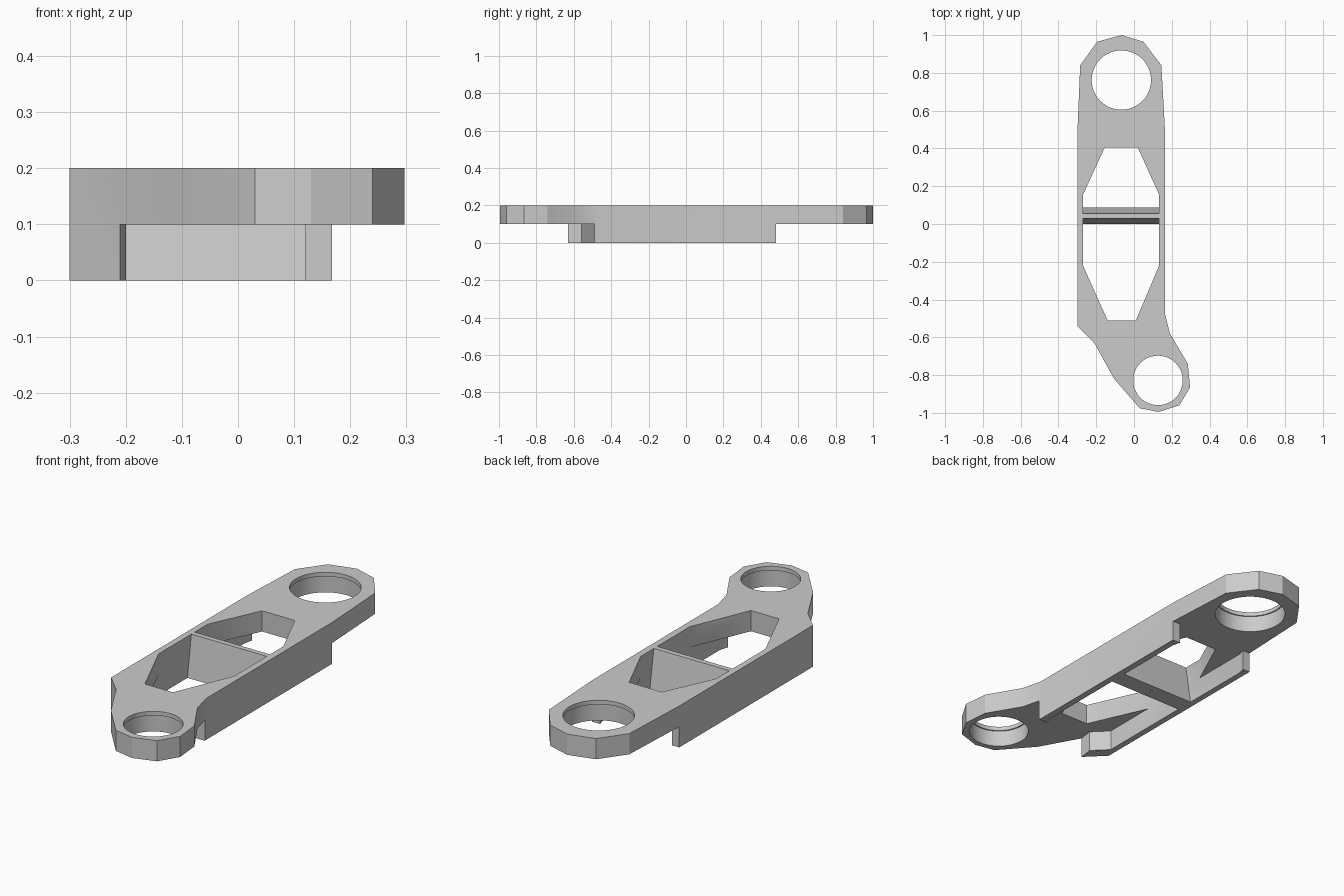
import bpy, bmesh, math

cube = bpy.data.objects.get("Cube")
if cube:
    bpy.data.objects.remove(cube, do_unlink=True)

# One grey for the whole part
grey = bpy.data.materials.new("plain_grey")
grey.use_nodes = True
COLOUR = (0.6, 0.6, 0.6, 1.0)
grey.diffuse_color = COLOUR
grey.node_tree.nodes["Principled BSDF"].inputs["Base Color"].default_value = COLOUR


def finish(bm, name):
    bmesh.ops.recalc_face_normals(bm, faces=bm.faces)
    mesh = bpy.data.meshes.new(name)
    bm.to_mesh(mesh)
    bm.free()
    obj = bpy.data.objects.new(name, mesh)
    bpy.context.collection.objects.link(obj)
    mesh.materials.append(grey)
    return obj


def prism(name, points, z0, z1):
    """Extrude an xy outline from z0 to z1."""
    bm = bmesh.new()
    face = bm.faces.new([bm.verts.new((x, y, z0)) for x, y in points])
    top = bmesh.ops.extrude_face_region(bm, geom=[face])["geom"]
    verts = [v for v in top if isinstance(v, bmesh.types.BMVert)]
    bmesh.ops.translate(bm, verts=verts, vec=(0, 0, z1 - z0))
    return finish(bm, name)


def disc(name, x, y, r, z0, z1, sides=48):
    pts = [(x + r * math.cos(2 * math.pi * i / sides),
            y + r * math.sin(2 * math.pi * i / sides)) for i in range(sides)]
    return prism(name, pts, z0, z1)


def cut(target, cutter):
    """Subtract the cutter from the target and discard it."""
    cutter.hide_render = True
    mod = target.modifiers.new("cut", "BOOLEAN")
    mod.operation = "DIFFERENCE"
    mod.solver = "EXACT"
    mod.object = cutter
    bpy.context.view_layer.objects.active = target
    bpy.ops.object.modifier_apply(modifier=mod.name)
    bpy.data.objects.remove(cutter, do_unlink=True)


# Arm body, full height
outline = [(-0.065, 1.0), (0.05, 0.965), (0.145, 0.84), (0.165, 0.48),
           (0.165, -0.48), (0.19, -0.58), (0.285, -0.74), (0.297, -0.865),
           (0.24, -0.96), (0.13, -0.995), (0.03, -0.975), (-0.105, -0.82),
           (-0.21, -0.63), (-0.30, -0.54), (-0.30, 0.48), (-0.285, 0.84),
           (-0.195, 0.965)]
body = prism("arm_body", outline, 0.0, 0.2)

# Window through the middle
window = [(-0.27, 0.155), (-0.155, 0.405), (0.02, 0.405), (0.133, 0.155),
          (0.133, -0.22), (0.01, -0.51), (-0.14, -0.51), (-0.27, -0.22)]
cut(body, prism("window_cutter", window, -0.2, 0.4))

# Underside relief, leaving the two side rails and the corner foot
relief = [(-0.6, 1.2), (-0.6, 0.48), (-0.26, 0.48), (-0.27, 0.44),
          (-0.27, -0.49), (-0.2, -0.56), (-0.22, -0.70), (-0.22, -1.2),
          (0.6, -1.2), (0.6, -0.49), (0.12, -0.49), (0.133, -0.45),
          (0.133, 0.44), (0.123, 0.48), (0.6, 0.48), (0.6, 1.2)]
cut(body, prism("relief_cutter", relief, -0.2, 0.1))

# Bearing holes, with a thin lip at the top
for x, y, r in [(-0.067, 0.762, 0.157), (0.127, -0.828, 0.131)]:
    cut(body, disc("hole_cutter", x, y, r, -0.2, 0.4))
    cut(body, disc("bore_cutter", x, y, r + 0.006, -0.2, 0.18))

# Cross wall, wider at its foot
bm = bmesh.new()
section = [(0.0, 0.0), (0.088, 0.0), (0.055, 0.2), (0.03, 0.2)]
ends = [[bm.verts.new((x, y, z)) for y, z in section] for x in (-0.27, 0.133)]
for ring in ends:
    bm.faces.new(ring)
for i in range(4):
    j = (i + 1) % 4
    bm.faces.new((ends[0][i], ends[0][j], ends[1][j], ends[1][i]))
wall = finish(bm, "cross_wall")

# Small pin holes in the underside
pins = [(body, -0.283, 0.46), (body, 0.146, 0.46), (body, -0.24, -0.55),
        (body, 0.146, -0.47), (body, -0.285, 0.045), (body, 0.149, 0.045),
        (wall, -0.068, 0.045)]
for target, x, y in pins:
    cut(target, disc("pin_cutter", x, y, 0.006, -0.05, 0.03, 10))

for obj in (body, wall):
    bpy.ops.object.select_all(action="DESELECT")
    obj.select_set(True)
    bpy.context.view_layer.objects.active = obj
    bpy.ops.object.shade_smooth_by_angle(angle=math.radians(25))
